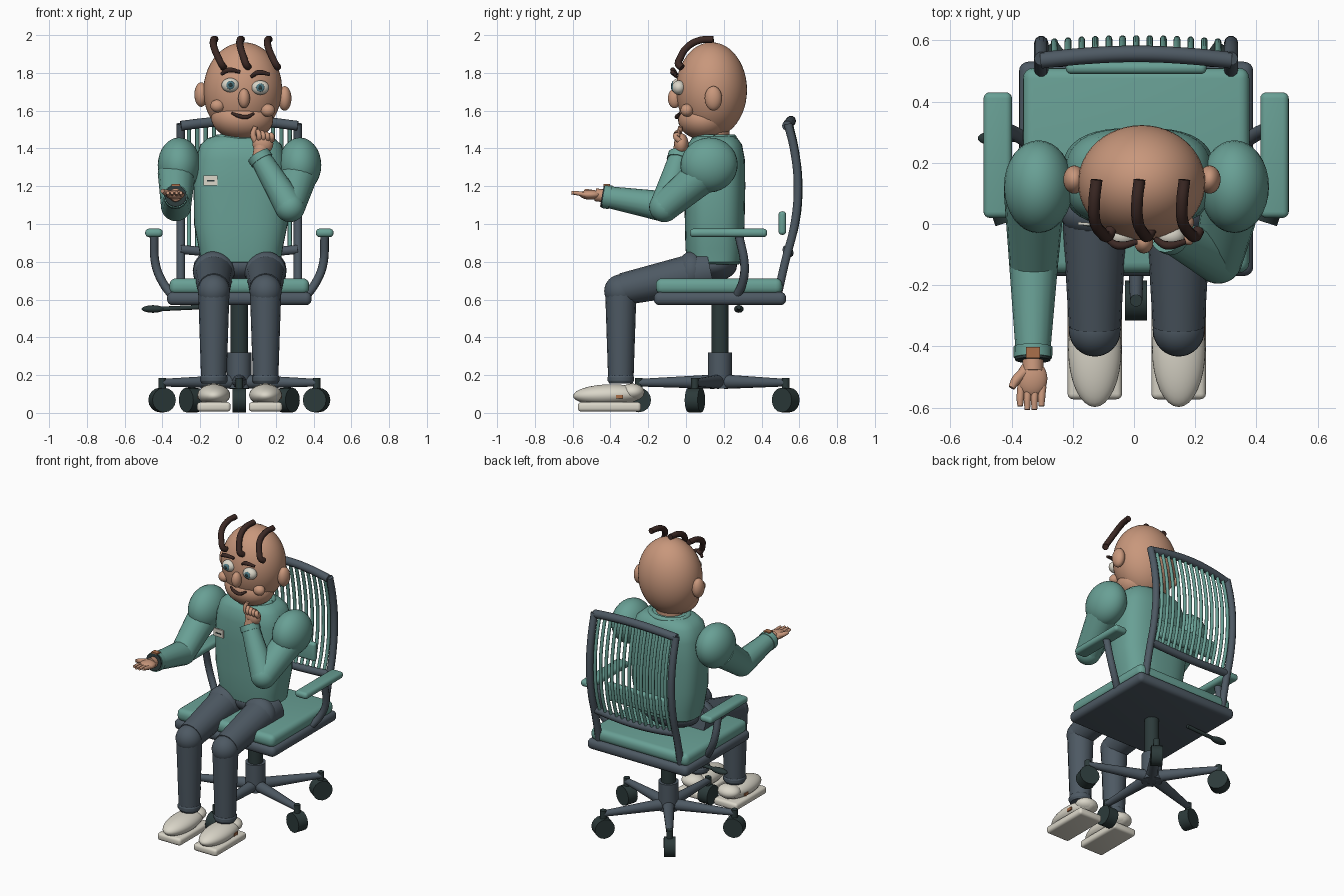
import bpy, bmesh, math
from mathutils import Vector, Matrix

if "Cube" in bpy.data.objects:
    bpy.data.objects.remove(bpy.data.objects["Cube"])


def material(name, rgb):
    m = bpy.data.materials.new(name)
    m.use_nodes = True
    m.diffuse_color = (*rgb, 1)
    m.node_tree.nodes["Principled BSDF"].inputs["Base Color"].default_value = (*rgb, 1)
    return m


TEAL = material("teal", (.14, .35, .30))
SLATE = material("slate", (.075, .10, .125))
DARK = material("dark green black", (.025, .042, .042))
SKIN = material("skin", (.58, .31, .20))
HAIR = material("dark brown", (.045, .022, .018))
WHITE = material("off white", (.70, .67, .58))
IRIS = material("grey blue", (.08, .20, .24))
RUST = material("rust", (.40, .16, .07))


def finish(ob, mat, angle=40):
    ob.data.materials.clear()
    ob.data.materials.append(mat)
    bpy.ops.object.select_all(action='DESELECT')
    ob.select_set(True)
    bpy.context.view_layer.objects.active = ob
    bpy.ops.object.shade_smooth_by_angle(angle=math.radians(angle))
    return ob


def from_bmesh(name, bm, mat):
    bmesh.ops.recalc_face_normals(bm, faces=bm.faces)
    me = bpy.data.meshes.new(name)
    bm.to_mesh(me)
    bm.free()
    ob = bpy.data.objects.new(name, me)
    bpy.context.collection.objects.link(ob)
    return finish(ob, mat)


def ball(name, loc, rad, mat, tilt=(0, 0, 0), seg=32):
    bm = bmesh.new()
    bmesh.ops.create_uvsphere(bm, u_segments=seg, v_segments=seg // 2, radius=1)
    ob = from_bmesh(name, bm, mat)
    ob.location, ob.scale, ob.rotation_euler = loc, rad, tilt
    return ob


def box(name, loc, size, bevel, mat, tilt=(0, 0, 0)):
    bm = bmesh.new()
    bmesh.ops.create_cube(bm, size=1, matrix=Matrix.Diagonal((*size, 1)))
    if bevel:
        bmesh.ops.bevel(bm, geom=bm.edges[:], offset=bevel, segments=4, profile=.5, affect='EDGES')
    ob = from_bmesh(name, bm, mat)
    ob.location, ob.rotation_euler = loc, tilt
    return ob


def tube(name, pts, radii, mat, smooth=True, sides=3):
    """Round tube along points; one radius or one per point."""
    if not isinstance(radii, (list, tuple)):
        radii = [radii] * len(pts)
    cu = bpy.data.curves.new(name, 'CURVE')
    cu.dimensions, cu.bevel_depth, cu.bevel_resolution = '3D', 1, sides
    cu.use_fill_caps, cu.resolution_u = True, 6
    sp = cu.splines.new('BEZIER' if smooth else 'POLY')
    cps = sp.bezier_points if smooth else sp.points
    cps.add(len(pts) - 1)
    for cp, p, r in zip(cps, pts, radii):
        cp.radius = r
        if smooth:
            cp.co = p
            cp.handle_left_type = cp.handle_right_type = 'AUTO'
        else:
            cp.co = (*p, 1)
    ob = bpy.data.objects.new(name, cu)
    bpy.context.collection.objects.link(ob)
    bpy.ops.object.select_all(action='DESELECT')
    ob.select_set(True)
    bpy.context.view_layer.objects.active = ob
    bpy.ops.object.convert(target='MESH')
    return finish(bpy.context.object, mat)


def rod(name, a, b, ra, rb, mat):
    return tube(name, [a, b], [ra, rb], mat, smooth=False, sides=6)


def loft(name, rings, cx, cy, power, mat, n=40):
    """Stack of rounded-rectangle rings given as (z, half x, half y)."""
    bm, loops = bmesh.new(), []
    for z, hx, hy in rings:
        loop = []
        for i in range(n):
            c, s = math.cos(math.tau * i / n), math.sin(math.tau * i / n)
            loop.append(bm.verts.new((cx + hx * math.copysign(abs(c) ** power, c),
                                      cy + hy * math.copysign(abs(s) ** power, s), z)))
        loops.append(loop)
    for lo, hi in zip(loops, loops[1:]):
        for i in range(n):
            bm.faces.new((lo[i], lo[(i + 1) % n], hi[(i + 1) % n], hi[i]))
    bm.faces.new(loops[0])
    bm.faces.new(loops[-1])
    return from_bmesh(name, bm, mat)


# Chair base: column, five legs and casters
CX, CY = .007, .18
rod("gas_column", (CX, CY, .2), (CX, CY, .58), .046, .046, DARK)
rod("base_hub", (CX, CY, .13), (CX, CY, .32), .064, .064, SLATE)
for k in range(5):
    a = math.radians(-90 + 72 * k)
    d, t = Vector((math.cos(a), math.sin(a), 0)), Vector((-math.sin(a), math.cos(a), 0))
    c = Vector((CX, CY, 0))
    up = Vector((0, 0, 1))
    rod("base_leg", c + d * .03 + up * .165, c + d * .43 + up * .16, .038, .02, SLATE)
    hub = c + d * .43
    rod("caster_stem", hub + up * .07, hub + up * .185, .02, .02, DARK)
    rod("caster_wheel", hub + up * .068 - t * .036, hub + up * .068 + t * .036, .065, .065, DARK)

# Seat, height lever and armrests
box("seat_pan", (CX, .18, .605), (.765, .70, .07), .03, SLATE)
box("seat_cushion", (CX, .175, .67), (.74, .67, .085), .035, TEAL)
rod("lever_rod", (-.2, .28, .56), (-.42, .28, .55), .012, .012, DARK)
ball("lever_handle", (-.45, .28, .55), (.06, .025, .02), DARK)
for s in (-1, 1):
    x = CX + s * .452
    box("armrest_pad", (x, .225, .953), (.093, .41, .045), .02, TEAL)
    tube("armrest_support", [(CX + s * .355, .27, .62), (CX + s * .405, .30, .69), (x - s * .01, .31, .78),
                             (x, .28, .94)], .023, SLATE)

# Chair back: curved uprights, rails, slats and lumbar pad
profile = [(.48, .60), (.525, .80), (.575, 1.0), (.592, 1.2), (.575, 1.38), (.54, 1.53)]
for s in (-1, 1):
    tube("back_upright", [(CX + s * .31, y, z) for y, z in profile], .023, SLATE)
rail = [(-.31, 0), (-.16, .018), (0, .026), (.16, .018), (.31, 0)]
tube("top_rail", [(CX + x, .535 + b * .8, 1.52 + b) for x, b in rail], .027, SLATE)
tube("lower_rail", [(CX + x, .535 + b * .4, .865 - b * .7) for x, b in rail], .025, SLATE)
for i in range(13):
    x = -.267 + .0445 * i
    bow = .02 * (1 - (x / .31) ** 2)
    tube("back_slat", [(CX + x, y + bow * .7, z + (bow if z > 1.4 else 0)) for y, z in
                       [(.535, .86)] + profile[2:5] + [(.54, 1.52)]], .011, TEAL)
box("lumbar_pad", (CX, .51, 1.005), (.46, .04, .125), .018, TEAL)

# Torso, collar and badge
loft("torso", [(.785, .19, .125), (.80, .212, .145), (.87, .222, .155), (1.0, .248, .158), (1.2, .25, .162),
               (1.34, .238, .16), (1.42, .215, .145), (1.455, .175, .12), (1.47, .12, .09)],
     .015, .152, .72, TEAL)
tube("collar", [(.02 + .125 * math.cos(math.tau * i / 16), .15 + .10 * math.sin(math.tau * i / 16), 1.455)
                for i in range(17)], .02, TEAL)
rod("neck", (.02, .14, 1.42), (.02, .14, 1.52), .09, .09, SKIN)
box("badge", (-.145, -.001, 1.23), (.075, .009, .052), 0, WHITE, (0, 0, -.08))
box("badge_line", (-.145, -.006, 1.228), (.04, .004, .008), 0, DARK, (0, 0, -.08))
ball("hips", (.012, .14, .78), (.2, .13, .085), SLATE)

# Legs and shoes
for s in (-1, 1):
    x = .009 + s * .137
    rod("thigh", (x, .13, .755), (x, -.335, .655), .112, .085, SLATE)
    ball("thigh_top", (x, .03, .745), (.11, .08, .11), SLATE)
    ball("knee", (x, -.345, .645), (.085, .088, .088), SLATE)
    rod("shin", (x, -.345, .645), (x, -.345, .17), .083, .067, SLATE)
    tube("trouser_cuff", [(x, -.345, z) for z in (.155, .17, .19, .205)], [.064, .073, .073, .064], SLATE)
    box("shoe_sole", (x, -.405, .032), (.178, .335, .05), .018, WHITE)
    ball("shoe_upper", (x, -.41, .095), (.087, .188, .056), WHITE, (.03, 0, 0))
    ball("shoe_heel", (x, -.285, .11), (.075, .065, .045), WHITE)
    box("shoe_patch", (x + s * .082, -.352, .085), (.009, .038, .02), 0, RUST)

# Arms
for s in (-1, 1):
    ball("shoulder", (.008 + s * .32, .122, 1.312), (.113, .152, .145), TEAL, (.25, 0, 0))
right_elbow, right_wrist = (-.328, -.13, 1.095), (-.33, -.425, 1.145)
left_elbow, left_wrist = (.275, -.115, 1.09), (.115, -.035, 1.355)
for side, shoulder, elbow, wrist in (("right", (-.325, .1, 1.27), right_elbow, right_wrist),
                                     ("left", (.325, .1, 1.27), left_elbow, left_wrist)):
    rod(side + "_upper_arm", shoulder, elbow, .1, .08, TEAL)
    ball(side + "_elbow", elbow, (.08, .08, .08), TEAL)
    rod(side + "_forearm", elbow, wrist, .08, .056, TEAL)
    along = (Vector(wrist) - Vector(elbow)).normalized()
    rod(side + "_cuff", Vector(wrist) - along * .025, Vector(wrist) + along * .012, .063, .063, TEAL)

# Open right hand with a watch
rod("watch_band", (-.33, -.428, 1.146), (-.33, -.445, 1.149), .058, .058, DARK)
box("watch_face", (-.33, -.42, 1.207), (.045, .035, .009), 0, RUST)
rod("right_wrist", (-.33, -.42, 1.147), (-.33, -.48, 1.155), .034, .034, SKIN)
ball("right_palm", (-.333, -.505, 1.155), (.05, .06, .026), SKIN)
for i in range(4):
    x = -.368 + .023 * i
    end = -.595 - .012 * (i in (1, 2))
    tube("right_finger", [(x, -.53, 1.155), (x * 1.01, -.57, 1.162), (x * 1.01, end, 1.165)],
         [.013, .012, .009], SKIN)
tube("right_thumb", [(-.355, -.48, 1.16), (-.385, -.51, 1.168), (-.4, -.535, 1.175)], [.018, .016, .011], SKIN)

# Left hand held to the chin
rod("left_wrist", (.115, -.035, 1.35), (.125, -.025, 1.41), .04, .04, SKIN)
ball("left_palm", (.132, -.025, 1.425), (.055, .038, .055), SKIN)
for i in range(4):
    x = .112 + .022 * i
    tube("left_finger", [(x, -.035, 1.44), (x, -.055, 1.468), (x - .008, -.035, 1.495 - .008 * i)],
         [.015, .014, .012], SKIN)
tube("left_thumb", [(.1, -.03, 1.43), (.08, -.035, 1.47), (.092, -.03, 1.515)], [.018, .016, .012], SKIN)

# Head, ears and face
TILT = (0, .06, 0)
ball("head", (.025, .135, 1.71), (.208, .188, .252), SKIN, TILT, 48)
ball("jaw", (.022, .095, 1.558), (.165, .138, .113), SKIN, TILT)
for x, z in ((-.195, 1.685), (.247, 1.665)):
    ball("ear", (x, .145, z), (.036, .046, .065), SKIN)
ball("nose", (.032, -.06, 1.665), (.031, .036, .052), SKIN)
for x, z in ((-.108, 1.625), (.158, 1.602)):
    ball("cheek", (x, .005, z), (.038, .034, .034), SKIN)
for x, z in ((-.04, 1.735), (.118, 1.722)):
    ball("eyeball", (x, -.038, z), (.047, .036, .038), WHITE)
    ball("iris", (x, -.068, z), (.022, .009, .022), IRIS)
    ball("pupil", (x, -.074, z), (.011, .006, .011), DARK)
    tube("eyebrow", [(x - .048, -.05, z + .058), (x - .01, -.07, z + .08), (x + .05, -.058, z + .07)],
         [.009, .014, .009], HAIR)
tube("mouth", [(-.035, -.03, 1.588), (.005, -.046, 1.572), (.045, -.048, 1.566), (.085, -.032, 1.586)],
     [.006, .011, .011, .006], HAIR)

# Three curling locks of hair
for x, end in ((-.122, .035), (.018, .025), (.165, .035)):
    tube("hair_lock", [(x, .145, 1.978), (x - .008, .07, 1.972), (x - .005, .005, 1.935), (x + end * .5, -.03, 1.88),
                       (x + end, -.04, 1.845), (x + end + .012, -.02, 1.828)], .019, HAIR)
